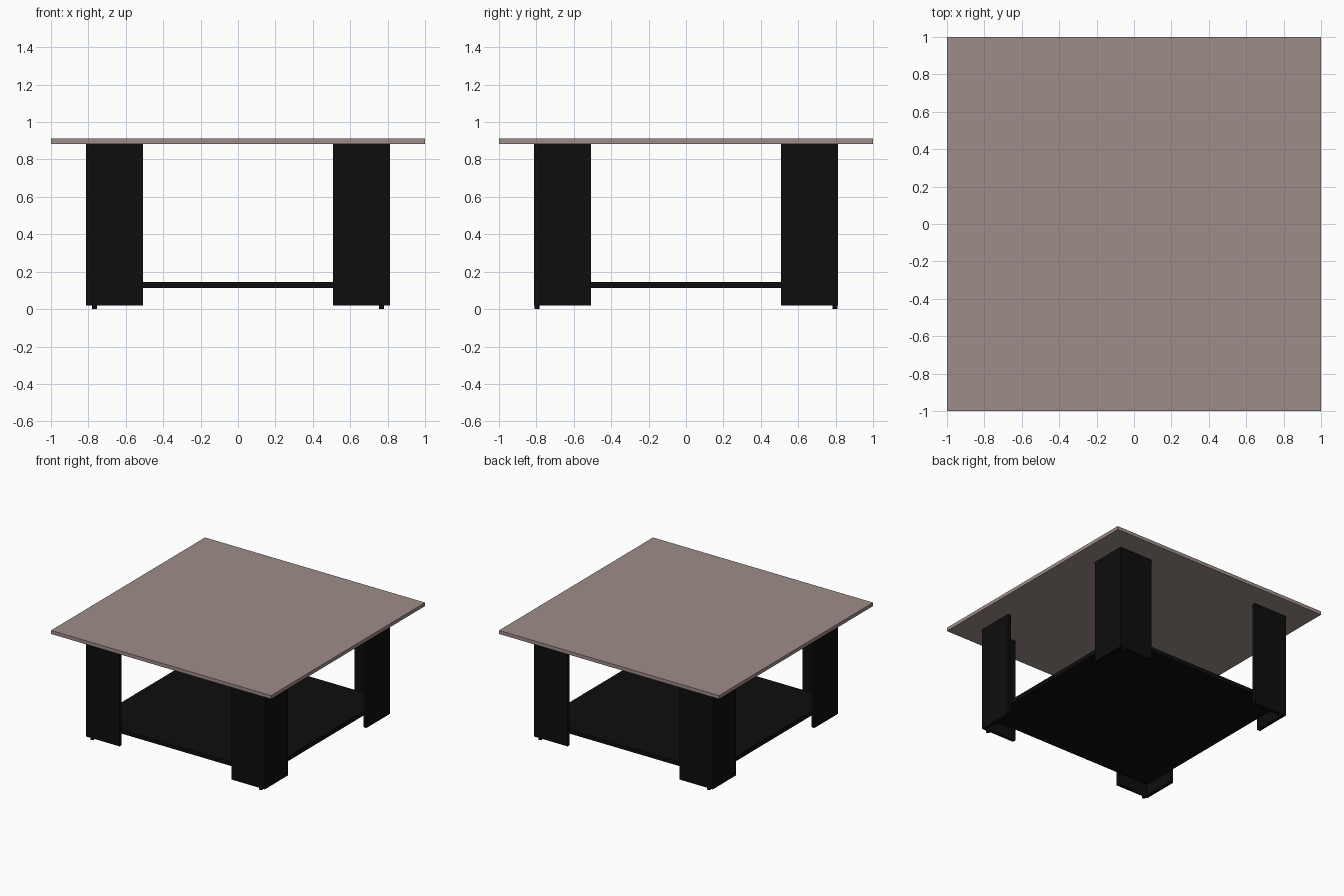
import bpy

if "Cube" in bpy.data.objects:
    bpy.data.objects.remove(bpy.data.objects["Cube"])


def material(name, rgb):
    m = bpy.data.materials.new(name)
    m.diffuse_color = (*rgb, 1)
    m.use_nodes = True
    m.node_tree.nodes["Principled BSDF"].inputs["Base Color"].default_value = m.diffuse_color
    return m


TAUPE = material("taupe_wood", (0.34, 0.265, 0.25))
BLACK = material("black_lacquer", (0.004, 0.004, 0.004))


def mesh_object(name, verts, faces, mat):
    me = bpy.data.meshes.new(name)
    me.from_pydata(verts, [], faces)
    me.materials.append(mat)
    ob = bpy.data.objects.new(name, me)
    bpy.context.collection.objects.link(ob)
    return ob


def prism(name, outline, z0, z1, mat):
    """Extrude an xy outline from z0 to z1, keeping normals outward."""
    area = sum(a[0] * b[1] - b[0] * a[1]
               for a, b in zip(outline, outline[1:] + outline[:1]))
    if area < 0:
        outline = outline[::-1]
    n = len(outline)
    verts = [(x, y, z) for z in (z0, z1) for x, y in outline]
    faces = [tuple(reversed(range(n))), tuple(range(n, 2 * n))]
    faces += [(i, (i + 1) % n, n + (i + 1) % n, n + i) for i in range(n)]
    return mesh_object(name, verts, faces, mat)


def square(h, cx=0, cy=0):
    return [(cx - h, cy - h), (cx + h, cy - h), (cx + h, cy + h), (cx - h, cy + h)]


OUT, IN, T = 0.812, 0.508, 0.028   # leg outer face, inner end, board thickness

# Table top and lower shelf
prism("table_top", square(1.0), 0.882, 0.911, TAUPE)
prism("lower_shelf", square(OUT - T), 0.112, 0.146, BLACK)

# Four L-shaped corner legs, each with a small foot
L = [(OUT, OUT), (IN, OUT), (IN, OUT - T), (OUT - T, OUT - T), (OUT - T, IN), (OUT, IN)]
for sy, depth in ((-1, "front"), (1, "back")):
    for sx, side in ((-1, "left"), (1, "right")):
        prism(f"{depth}_{side}_leg", [(sx * x, sy * y) for x, y in L], 0.018, 0.882, BLACK)
        bpy.ops.mesh.primitive_cylinder_add(vertices=16, radius=0.014, depth=0.018,
                                            location=(sx * 0.767, sy * 0.797, 0.009))
        foot = bpy.context.object
        foot.name = f"{depth}_{side}_foot"
        foot.data.materials.append(BLACK)
        bpy.ops.object.shade_smooth_by_angle()
